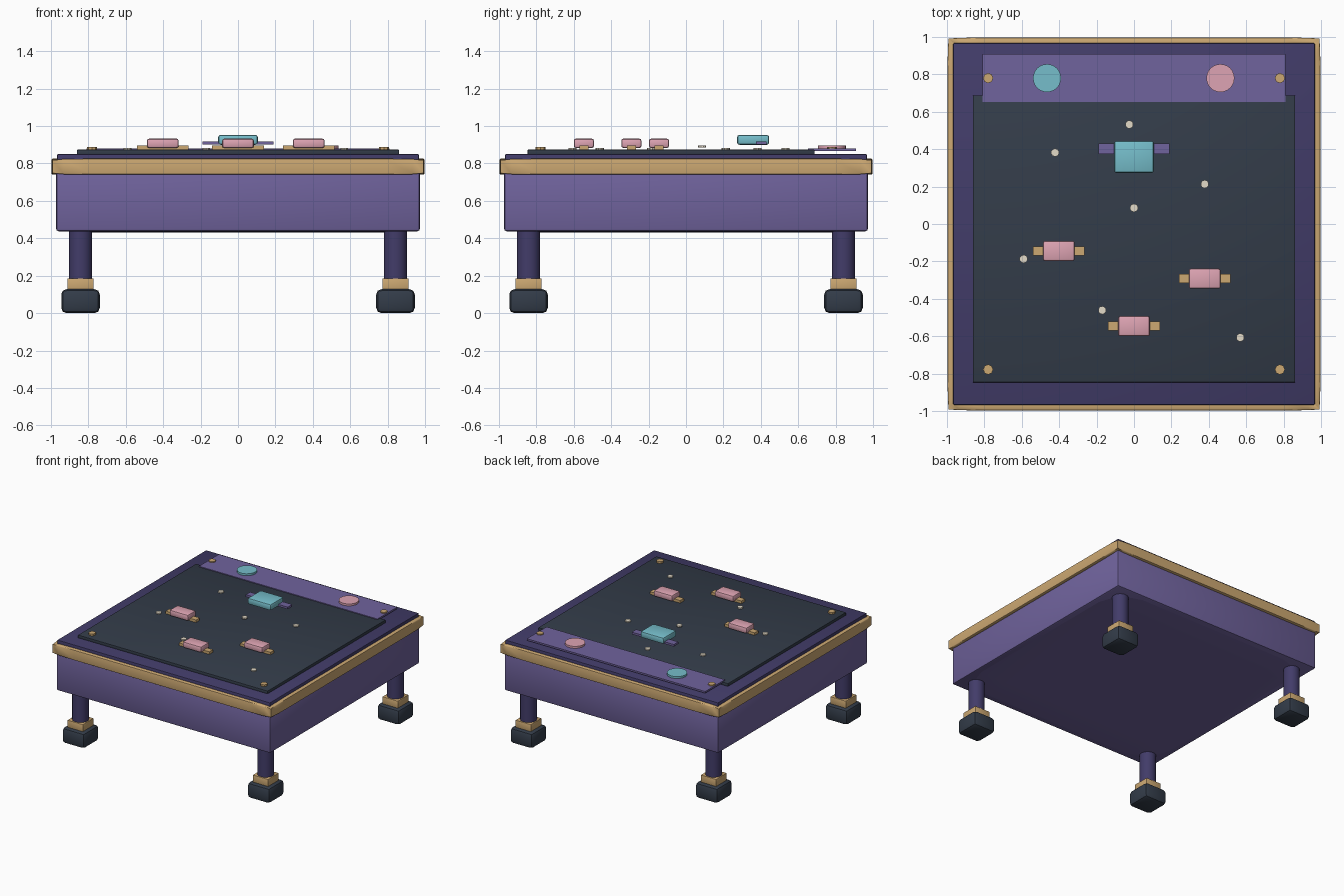
import bpy, bmesh, math
from mathutils import Matrix

cube = bpy.data.objects.get("Cube")
if cube:
    bpy.data.objects.remove(cube, do_unlink=True)


def material(name, rgb):
    lin = [((c / 255 + 0.055) / 1.055) ** 2.4 for c in rgb] + [1.0]
    m = bpy.data.materials.new(name)
    m.use_nodes = True
    m.diffuse_color = lin
    m.node_tree.nodes["Principled BSDF"].inputs["Base Color"].default_value = lin
    return m


VIOLET = material("violet", (112, 99, 157))
INDIGO = material("dark indigo", (66, 60, 105))
BRASS = material("brass", (204, 168, 114))
SLATE = material("slate", (51, 60, 73))
PINK = material("pink", (222, 164, 179))
TEAL = material("teal", (118, 190, 203))
CREAM = material("cream", (228, 219, 201))


def finish(name, bm, mat):
    me = bpy.data.meshes.new(name)
    bm.to_mesh(me)
    bm.free()
    me.materials.append(mat)
    ob = bpy.data.objects.new(name, me)
    bpy.context.collection.objects.link(ob)
    bpy.ops.object.select_all(action="DESELECT")
    ob.select_set(True)
    bpy.context.view_layer.objects.active = ob
    bpy.ops.object.shade_smooth_by_angle(angle=math.radians(30))
    return ob


def box(name, x, y, z, mat, bevel=0.0, stretched=False):
    """Box from (min, max) ranges; a stretched bevel is cut before scaling."""
    size = [b - a for a, b in (x, y, z)]
    mid = [(a + b) / 2 for a, b in (x, y, z)]
    scale = Matrix.Diagonal((*size, 1))
    bm = bmesh.new()
    bmesh.ops.create_cube(bm, size=1)
    if not stretched:
        bm.transform(scale)
    if bevel:
        bmesh.ops.bevel(bm, geom=bm.edges[:], offset=bevel, segments=2,
                        profile=0.5, affect="EDGES")
    if stretched:
        bm.transform(scale)
    bm.transform(Matrix.Translation(mid))
    return finish(name, bm, mat)


def disc(name, x, y, z, r, mat, sides=24):
    bm = bmesh.new()
    bmesh.ops.create_cone(bm, cap_ends=True, segments=sides, radius1=r,
                          radius2=r, depth=z[1] - z[0])
    bm.transform(Matrix.Translation((x, y, sum(z) / 2)))
    return finish(name, bm, mat)


def around(c, h):
    return (c - h, c + h)


# Cabinet
box("cabinet_body", (-0.973, 0.973), (-0.973, 0.973), (0.437, 0.78), VIOLET, 0.015)
box("cabinet_floor", (-0.955, 0.955), (-0.955, 0.955), (0.43, 0.50), VIOLET, 0.14, True)
box("cabinet_top", (-0.967, 0.967), (-0.967, 0.967), (0.78, 0.851), INDIGO, 0.006)

# Brass rim made of four bars
for s, a, b in ((-1, "front", "right"), (1, "back", "left")):
    across = sorted((s * 0.94, s * 0.997))
    along = (-0.992, 0.992)
    box("rim_" + a, along, across, (0.74, 0.826), BRASS, 0.1, True)
    box("rim_" + b, across, along, (0.74, 0.826), BRASS, 0.1, True)

# Legs with brass collars and block feet
for sx, a in ((-1, "right"), (1, "left")):
    for sy, b in ((-1, "front"), (1, "back")):
        x, y = sx * 0.842, sy * 0.842
        tag = b + "_" + a
        disc("leg_" + tag, x, y, (0.12, 0.46), 0.062, INDIGO)
        box("collar_" + tag, around(x, 0.07), around(y, 0.07), (0.12, 0.186), BRASS, 0.004)
        box("foot_" + tag, around(x, 0.103), around(y, 0.103), (0.0, 0.128), SLATE, 0.028)

# Playing surface and control strip
box("playfield", (-0.862, 0.862), (-0.847, 0.687), (0.845, 0.874), SLATE, 0.004)
box("control_strip", (-0.811, 0.811), (0.652, 0.908), (0.866, 0.880), VIOLET)
disc("teal_button", -0.465, 0.78, (0.878, 0.896), 0.075, TEAL)
disc("pink_button", 0.462, 0.78, (0.878, 0.896), 0.075, PINK)
for x in (-0.78, 0.78):
    for y in (-0.778, 0.78):
        disc("corner_stud", x, y, (0.868, 0.889), 0.027, BRASS, 8)

# Pink bumpers, each on a brass crossbar
for x, y in ((-0.402, -0.144), (0.378, -0.292), (0.0, -0.546)):
    box("bumper", around(x, 0.085), around(y, 0.054), (0.883, 0.933), PINK, 0.012)
    box("bumper_bar", around(x, 0.138), around(y, 0.024), (0.876, 0.897), BRASS)

# Large teal bumper on a violet crossbar
box("main_bumper", around(0, 0.106), around(0.359, 0.086), (0.9, 0.953), TEAL, 0.013)
box("main_bumper_bar", around(0, 0.191), around(0.402, 0.029), (0.901, 0.918), VIOLET)

# Small pegs scattered on the playing surface
for x, y, z in ((-0.025, 0.532, 0.872), (-0.422, 0.382, 0.872), (0.378, 0.213, 0.872),
                (0.0, 0.086, 0.886), (-0.59, -0.187, 0.872), (-0.17, -0.461, 0.872),
                (0.568, -0.607, 0.872)):
    disc("peg", x, y, (z, z + 0.011), 0.022, CREAM, 10)
